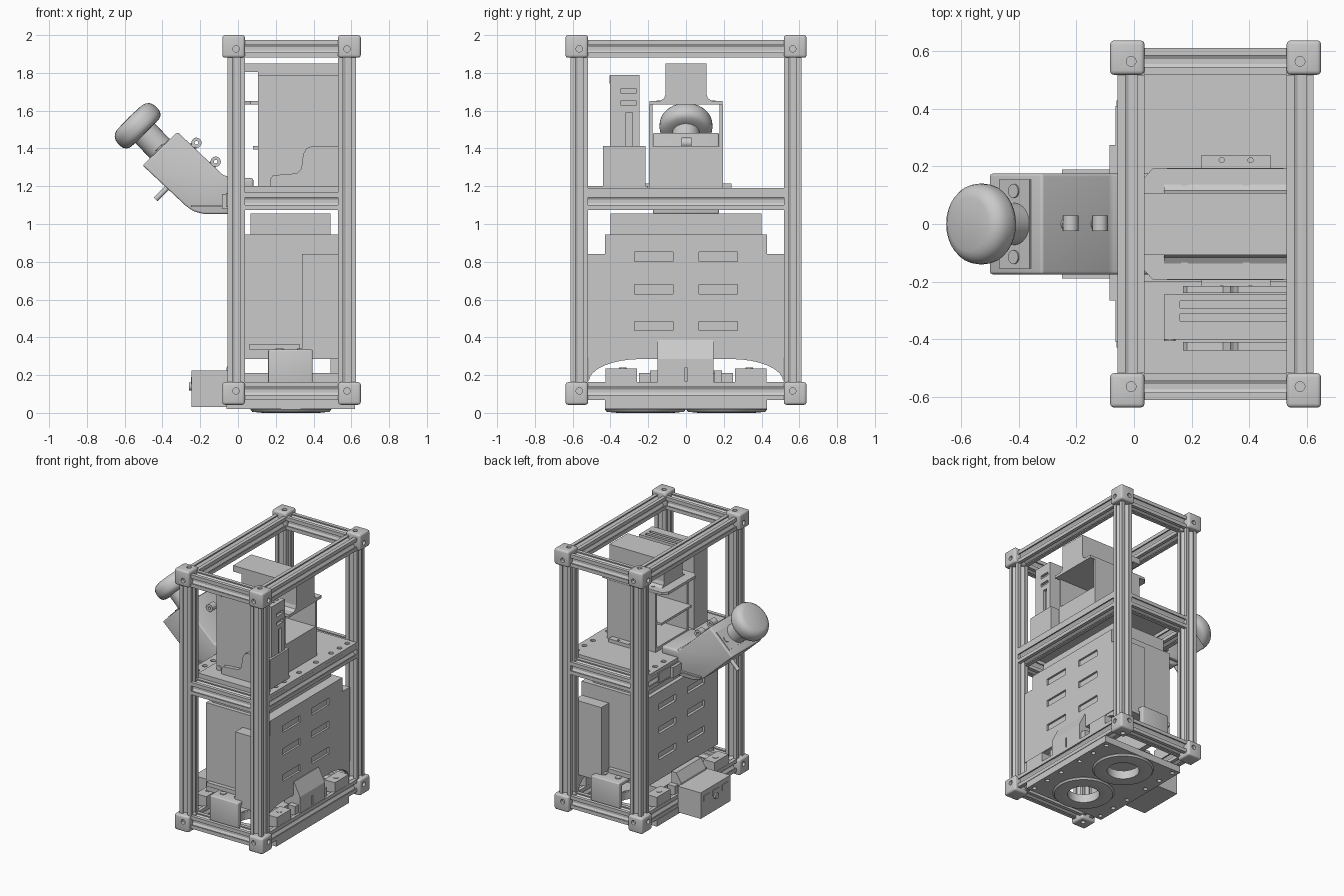
import bpy, bmesh, math
from mathutils import Vector

cube = bpy.data.objects.get("Cube")
if cube:
    bpy.data.objects.remove(cube, do_unlink=True)

grey = bpy.data.materials.new("machined_grey")
grey.use_nodes = True
grey.diffuse_color = (0.59, 0.59, 0.59, 1)
grey.node_tree.nodes["Principled BSDF"].inputs["Base Color"].default_value = grey.diffuse_color


def finish(name, bm, smooth=False):
    bmesh.ops.recalc_face_normals(bm, faces=bm.faces[:])
    me = bpy.data.meshes.new(name)
    bm.to_mesh(me)
    bm.free()
    me.materials.append(grey)
    ob = bpy.data.objects.new(name, me)
    bpy.context.collection.objects.link(ob)
    if smooth:
        bpy.ops.object.select_all(action='DESELECT')
        ob.select_set(True)
        bpy.context.view_layer.objects.active = ob
        bpy.ops.object.shade_smooth_by_angle(angle=math.radians(35))
    return ob


def round_edges(bm, width):
    if width:
        bmesh.ops.bevel(bm, geom=bm.edges[:], offset=width, segments=3, profile=0.5, affect='EDGES')


def box(name, x, y, z, bevel=0):
    bm = bmesh.new()
    bmesh.ops.create_cube(bm, size=1)
    for v in bm.verts:
        v.co = Vector([(r[0] + r[1]) / 2 + c * (r[1] - r[0]) for c, r in zip(v.co, (x, y, z))])
    round_edges(bm, bevel)
    return finish(name, bm, bevel > 0)


def prism(name, pts, axis, lo, hi, bevel=0):
    """Extrude a flat outline along one axis."""
    place = {'x': lambda u, v, w: (w, u, v), 'y': lambda u, v, w: (u, w, v), 'z': lambda u, v, w: (u, v, w)}[axis]
    bm = bmesh.new()
    face = bm.faces.new([bm.verts.new(place(u, v, lo)) for u, v in pts])
    out = bmesh.ops.extrude_face_region(bm, geom=[face])
    move = Vector(place(0, 0, hi - lo))
    bmesh.ops.translate(bm, vec=move, verts=[g for g in out['geom'] if isinstance(g, bmesh.types.BMVert)])
    round_edges(bm, bevel)
    return finish(name, bm, bevel > 0)


def add_lathe(bm, profile, origin, axis, closed=False, steps=32):
    old = set(bm.verts)
    verts = [bm.verts.new((r, 0, t)) for r, t in profile]
    pairs = list(zip(verts, verts[1:])) + ([(verts[-1], verts[0])] if closed else [])
    edges = [bm.edges.new(p) for p in pairs]
    bmesh.ops.spin(bm, geom=verts + edges, cent=(0, 0, 0), axis=(0, 0, 1), angle=math.tau, steps=steps)
    bmesh.ops.remove_doubles(bm, verts=[v for v in bm.verts if v not in old], dist=1e-5)
    turn = Vector((0, 0, 1)).rotation_difference(Vector(axis).normalized())
    for v in [v for v in bm.verts if v not in old]:
        v.co = turn @ v.co + Vector(origin)


def lathe(name, profile, origin, axis, closed=False):
    bm = bmesh.new()
    add_lathe(bm, profile, origin, axis, closed)
    return finish(name, bm, True)


def rod(r, length):
    return [(0, 0), (r, 0), (r, length), (0, length)]


def cut(ob, cutter):
    """Subtract a cutter, then discard it."""
    mod = ob.modifiers.new("cut", 'BOOLEAN')
    mod.object, mod.operation, mod.solver = cutter, 'DIFFERENCE', 'EXACT'
    dg = bpy.context.evaluated_depsgraph_get()
    me = bpy.data.meshes.new_from_object(ob.evaluated_get(dg))
    ob.modifiers.clear()
    ob.data = me
    bpy.data.objects.remove(cutter, do_unlink=True)


def drill(ob, holes, r, depth):
    bm = bmesh.new()
    for origin, axis in holes:
        add_lathe(bm, rod(r, depth), origin, axis, steps=16)
    cut(ob, finish("drill_cutter", bm))


# Slotted extrusion frame
XS, YS, H = (-0.01, 0.577), (-0.565, 0.565), 0.0465
INNER = YS[1] - H
quarter = [(H, -H), (H, -0.02), (0.038, -0.02), (0.038, -0.031), (0.033, -0.031), (0.02, -0.009)]
quarter += [(u, -v) for u, v in quarter[:0:-1]]
section = []
for k in range(4):
    c, s = round(math.cos(k * math.pi / 2)), round(math.sin(k * math.pi / 2))
    section += [(u * c - v * s, u * s + v * c) for u, v in quarter]


def beam(name, axis, u, v, lo, hi):
    prism(name, [(u + a, v + b) for a, b in section], axis, lo, hi)


for x in XS:
    for y in YS:
        beam("post", 'z', x, y, 0.15, 1.89)
for z in (0.116, 1.12, 1.927):
    for x in XS:
        beam("long_rail", 'y', x, z, -INNER, INNER)
    for y in YS:
        beam("short_rail", 'x', y, z, XS[0] + H, XS[1] - H)

# Corner blocks with a bolt hole on each outer face
for x, sx in zip(XS, (-1, 1)):
    for y, sy in zip(YS, (-1, 1)):
        for z, sz in ((0.116, -1), (1.927, 1)):
            span = [sorted((c - s * H, c + s * 0.073)) for c, s in ((x, sx), (y, sy), (z, sz))]
            block = box("corner_block", *span, bevel=0.014)
            drill(block, [((x + sx * 0.05, y, z), (sx, 0, 0)), ((x, y + sy * 0.05, z), (0, sy, 0)),
                          ((x, y, z + sz * 0.05), (0, 0, sz))], 0.017, 0.06)

# Middle deck with bolt holes over the long rails
deck = box("middle_deck", (-0.056, 0.623), (-INNER, INNER), (1.166, 1.19))
drill(deck, [((x, y, 1.176), (0, 0, 1)) for x in XS for y in (-0.47, -0.38, -0.28, -0.1, 0.1, 0.28, 0.38, 0.47)],
      0.018, 0.05)

# Upper electronics unit and its stepped bracket
unit = box("control_unit", (0.105, 0.56), (-0.402, -0.245), (1.2, 1.79))
for z in (1.64, 1.705):
    cut(unit, box("slot_cutter", (0.54, 0.6), (-0.345, -0.265), (z - 0.013, z + 0.013)))
cut(unit, box("slot_cutter", (0.54, 0.6), (-0.318, -0.283), (1.3, 1.59)))
for y in (-0.28, -0.325):
    cut(unit, box("slot_cutter", (0.16, 0.53), (y - 0.012, y + 0.012), (1.77, 1.82)))
step = [(0.17, 1.19), (0.17, 1.235), (0.185, 1.258), (0.31, 1.268), (0.335, 1.29), (0.345, 1.37),
        (0.362, 1.4), (0.39, 1.412), (0.575, 1.412), (0.575, 1.19)]
prism("unit_bracket", step, 'y', -0.44, -0.41)
prism("unit_bracket_inner", step, 'y', -0.24, -0.215)
box("unit_bracket_end", (0.56, 0.575), (-0.44, -0.215), (1.19, 1.412))
box("unit_foot", (0.035, 0.57), (-INNER, -0.2), (1.19, 1.2))
for z in (1.215, 1.765):
    lathe("unit_bolt", rod(0.02, 0.004), (0.125, -0.402, z), (0, -1, 0))

# Central column: open above, closed below, with shelf and raised cap
shelf = [(0.035, -0.16), (0.065, -0.193), (0.56, -0.193), (0.56, 0.193), (0.065, 0.193), (0.035, 0.16)]
prism("column_shelf", shelf, 'z', 1.632, 1.652)
half = [(0.108, 1.85), (0.108, 1.69), (0.116, 1.665), (0.14, 1.65)]
prism("column_cap", half + [(-u, v) for u, v in half[::-1]], 'x', 0.105, 0.56)
box("column_cap_lid", (0.035, 0.56), (-0.108, 0.108), (1.805, 1.85))
for s in (-1, 1):
    box("column_side", (0.115, 0.52), sorted((s * 0.178, s * 0.195)), (1.19, 1.632))
    foot = box("column_foot", (0.235, 0.475), sorted((s * 0.17, s * 0.24)), (1.19, 1.215))
    drill(foot, [((x, s * 0.222, 1.2), (0, 0, 1)) for x in (0.305, 0.405)], 0.009, 0.05)
    for x in (0.175, 0.39):
        lathe("shelf_bolt", rod(0.014, 0.004), (x, s * 0.143, 1.65), (0, 0, 1))
box("column_floor", (0.115, 0.52), (-0.18, 0.18), (1.19, 1.22))
box("column_inner_shelf", (0.08, 0.52), (-0.178, 0.178), (1.395, 1.412))
box("column_end_wall", (0.505, 0.52), (-0.178, 0.178), (1.22, 1.395))

# Angled handle housing with a tongue resting on the deck
prism("handle_housing", [(-0.32, 1.487), (-0.08, 1.26), (-0.05, 1.25), (-0.05, 1.053), (-0.18, 1.053),
                         (-0.235, 1.067), (-0.275, 1.095), (-0.505, 1.31)], 'y', -0.175, 0.175, 0.01)
box("housing_tongue", (-0.08, 0.082), (-0.175, 0.175), (1.18, 1.243), 0.014)
UP = Vector((-0.7, 0, 0.714)).normalized()
SIDE = Vector((UP.z, 0, -UP.x))
face = Vector((-0.412, 0, 1.398))
plate = [face + SIDE * a + UP * b for a, b in ((-0.075, 0), (0.075, 0), (0.075, 0.006), (-0.075, 0.006))]
prism("handle_face_plate", [(p.x, p.z) for p in plate], 'y', -0.155, 0.155)
for s in (-1, 1):
    lathe("face_plate_bolt", rod(0.024, 0.012), face + Vector((0, s * 0.115, 0)), UP)
    box("housing_ear", (-0.25, -0.06), sorted((s * 0.165, s * 0.19)), (1.09, 1.1))
lathe("handle_stem", rod(0.073, 0.15), face, UP)
knob = [(0, 0.115), (0.085, 0.115)]
knob += [(0.098 + 0.042 * math.cos(a), 0.157 + 0.042 * math.sin(a)) for a in (-1.2, -0.8, -0.4, 0)]
knob += [(0.085 + 0.055 * math.cos(a), 0.18 + 0.053 * math.sin(a)) for a in (0, 0.35, 0.7, 1.05, 1.4)]
lathe("handle_knob", knob + [(0, 0.236)], face, UP)
for x, z in ((-0.22, 1.43), (-0.118, 1.33)):
    lathe("housing_ring", [(0.01, 0), (0.027, 0), (0.027, 0.055), (0.01, 0.055)], (x, -0.025, z), (0, 1, 0), True)
    lathe("ring_stand", rod(0.02, 0.03), Vector((x, 0, z)) - SIDE * 0.02, -SIDE)
lathe("housing_peg", rod(0.014, 0.12), (-0.35, 0, 1.215), -SIDE)
box("housing_flange", (-0.085, -0.056), (-0.265, 0.275), (1.08, 1.16))
box("rail_cover", (-0.064, -0.055), (-0.41, 0.41), (1.09, 1.165))

# Lower tank, hollow and open below, with stepped outer panel and curved gussets
tank = box("tank_body", (0.035, 0.535), (-0.43, 0.43), (0.285, 0.945))
core = box("panel_core", (0.34, 0.535), (-INNER, INNER), (0.285, 0.84))
ledge = box("tank_ledge", (0.06, 0.325), (-0.46, 0.46), (0.335, 0.365))
for part in (tank, core, ledge):
    cut(part, box("cavity_cutter", (0.075, 0.51), (-0.41, 0.41), (0.25, 0.92)))
box("tank_neck", (0.065, 0.49), (-0.4, 0.4), (0.945, 1.056))
half = [(INNER, 0.285), (INNER, 0.84), (0.43, 0.84), (0.43, 0.945)]
panel = prism("tank_outer_panel", half + [(-u, v) for u, v in half[::-1]], 'x', 0.53, 0.565)
arch = [(0.515 - 0.275 * (1 - math.cos(k * math.pi / 16)), 0.165 + 0.12 * math.sin(k * math.pi / 16))
        for k in range(9)]
for s in (-1, 1):
    prism("panel_gusset", [(s * u, v) for u, v in arch + [(0.515, 0.285)]], 'x', 0.53, 0.56)
    for z in (0.827, 0.655, 0.46):
        y = sorted((s * 0.07, s * 0.272))
        cut(panel, box("slot_cutter", (0.55, 0.6), y, (z - 0.025, z + 0.025)))
        cut(tank, box("slot_cutter", (0.0, 0.055), y, (z - 0.025, z + 0.025)))

# Floor fittings around the lower rails
VENTS = [((0.28, s * 0.215, 0), (0, 0, 1)) for s in (-1, 1)]
drill(box("floor_box", (0.035, 0.53), (-0.25, 0.25), (0.13, 0.21)), VENTS, 0.115, 0.3)
wedge = [(0.49, 0.14), (0.49, 0.385), (0.57, 0.385), (0.62, 0.285), (0.62, 0.14)]
terminal = prism("sloped_terminal", wedge, 'y', -0.15, 0.145)
cut(terminal, box("seam_cutter", (0.6, 0.65), (-0.006, 0.006), (0.165, 0.24)))
inner_wedge = [(-0.06, 0.14), (-0.06, 0.24), (-0.02, 0.305), (0.02, 0.305), (0.02, 0.14)]
prism("inner_terminal", inner_wedge, 'y', -0.15, 0.145)
for s in (-1, 1):
    bracket = [(0.567, 0.13), (0.567, 0.335), (0.43, 0.335), (0.43, 0.305), (0.525, 0.305), (0.525, 0.13)]
    prism("mount_bracket", [(s * u, v) for u, v in bracket], 'x', 0.16, 0.395, 0.008)
    for x in (0.22, 0.335):
        lathe("mount_bolt", rod(0.022, 0.008), (x, s * 0.49, 0.333), (0, 0, 1))
    for x in XS:
        box("rail_block", (x - 0.045, x + 0.045), sorted((s * 0.26, s * 0.425)), (0.155, 0.236))
        lathe("rail_block_bolt", rod(0.02, 0.004), (x, s * 0.335, 0.235), (0, 0, 1))
        box("rail_tab", (x - 0.03, x + 0.03), sorted((s * 0.15, s * 0.19)), (0.155, 0.225))

# Underside plate with two vented rings
under = box("underside_plate", (-0.06, 0.62), (-0.43, 0.43), (0.02, 0.07))
drill(under, VENTS, 0.115, 0.1)
for origin, axis in VENTS:
    lathe("vent_ring", [(0.112, 0.06), (0.112, 0.004), (0.15, 0.0), (0.205, 0.006), (0.214, 0.018), (0.214, 0.06)],
          origin, axis, True)
drill(under, [((x, y, 0.01), (0, 0, 1)) for x in (-0.02, 0.58) for y in (-0.39, -0.25, -0.1, 0.1, 0.25, 0.39)],
      0.016, 0.03)

# Connector box on the side
box("connector_box", (-0.245, -0.055), (-0.175, 0.175), (0.03, 0.225))
for y in (-0.11, 0, 0.11):
    box("connector_socket", (-0.25, -0.24), (y - 0.035, y + 0.035), (0.15, 0.19))
lathe("connector_button", rod(0.022, 0.02), (-0.24, 0, 0.14), (-1, 0, 0))
